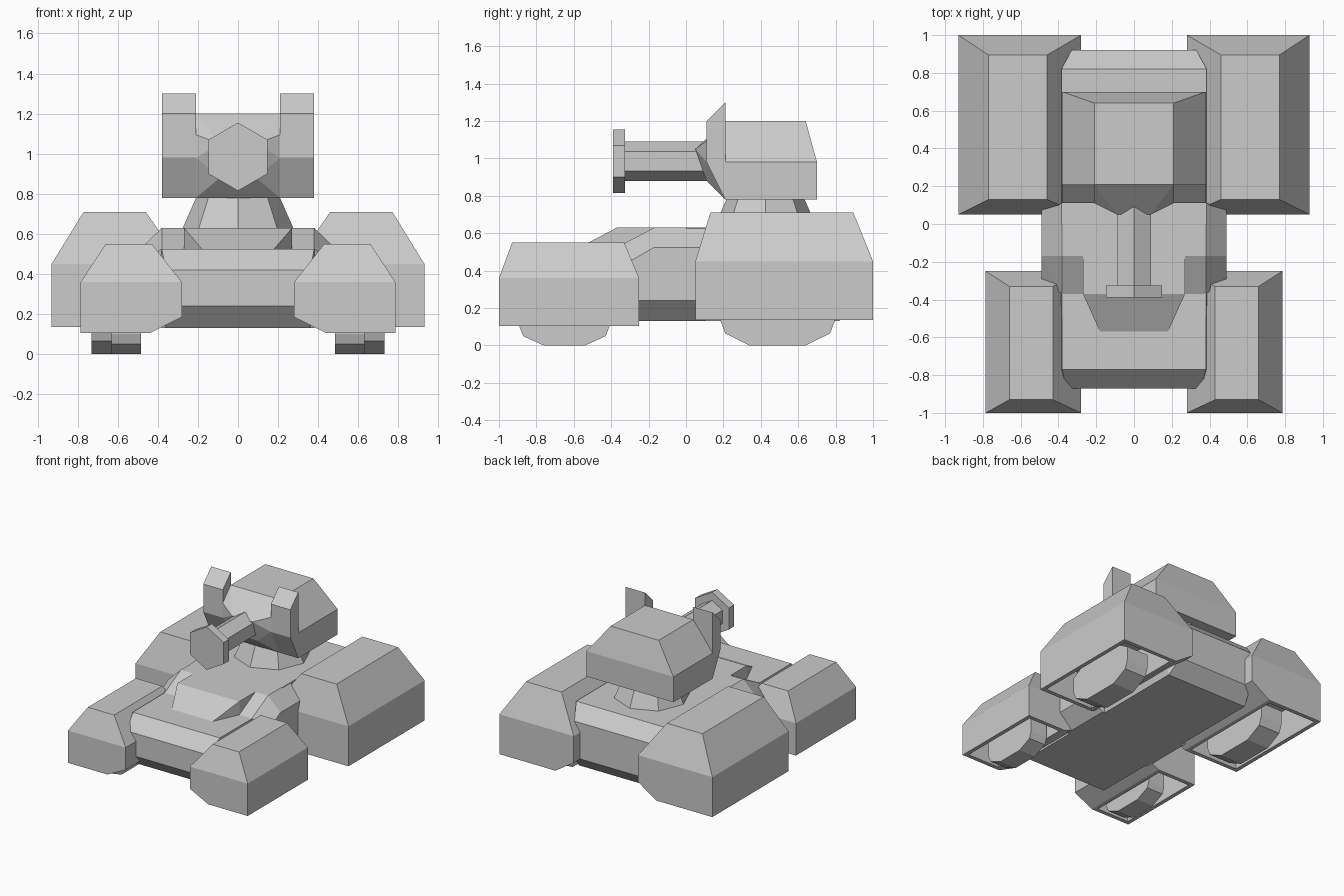
import bpy, bmesh
from math import pi, sin, cos

cube = bpy.data.objects.get("Cube")
if cube:
    bpy.data.objects.remove(cube)

grey = bpy.data.materials.new("plain_grey")
grey.use_nodes = True
COLOR = (0.6, 0.6, 0.6, 1)
grey.diffuse_color = COLOR
grey.node_tree.nodes["Principled BSDF"].inputs["Base Color"].default_value = COLOR


def finish(name, bm):
    bmesh.ops.recalc_face_normals(bm, faces=bm.faces)
    mesh = bpy.data.meshes.new(name)
    bm.to_mesh(mesh)
    bm.free()
    mesh.materials.append(grey)
    obj = bpy.data.objects.new(name, mesh)
    bpy.context.collection.objects.link(obj)
    return obj


def solid(points):
    """Faceted convex block around a few corner points."""
    bm = bmesh.new()
    for p in points:
        bm.verts.new(p)
    res = bmesh.ops.convex_hull(bm, input=bm.verts)
    loose = [v for v in bm.verts if not v.link_faces]
    bmesh.ops.delete(bm, geom=loose, context='VERTS')
    bmesh.ops.dissolve_limit(bm, angle_limit=0.02, verts=bm.verts, edges=bm.edges)
    bmesh.ops.recalc_face_normals(bm, faces=bm.faces)
    return bm


def mirrored(points):
    return [(s * x, y, z) for x, y, z in points for s in (1, -1)]


def rect(x0, x1, y0, y1, z):
    return [(x, y, z) for x in (x0, x1) for y in (y0, y1)]


def slab(profile, x0, x1):
    """Side profile of (y, z) points carried from x0 to x1."""
    return [(x, y, z) for x in (x0, x1) for y, z in profile]


def flip(points, s):
    return [(s * x, y, z) for x, y, z in points]


# Hull: bevelled tub, wide middle, raised deck and front ramp
tub = [(0.36, -0.87, z) for z in (0.24, 0.42)] + [(0.39, -0.77, z) for z in (0.24, 0.42)]
tub += [(0.39, 0.82, z) for z in (0.24, 0.525)] + [(0.33, 0.92, z) for z in (0.24, 0.525)]
tub += [(0.38, -0.77, 0.525), (0.36, -0.77, 0.13), (0.36, 0.82, 0.13)]
finish("hull_tub", solid(mirrored(tub)))

middle = slab([(-0.17, 0.525), (-0.3, 0.45), (-0.3, 0.24), (0.09, 0.24), (0.09, 0.525)], 0.49, 0.49)
middle += [(0.38, -0.17, 0.63), (0.38, 0.11, 0.63), (0.38, -0.37, 0.525), (0.38, -0.33, 0.24),
           (0.38, 0.12, 0.24), (0.38, -0.3, 0.13), (0.38, 0.1, 0.13)]
finish("hull_middle", solid(mirrored(middle)))

deck = slab([(0, 0.5), (0, 0.63), (0.82, 0.63), (0.82, 0.5)], 0.385, 0.385)
deck += [(0.33, 0.92, 0.525), (0.33, 0.92, 0.5)]
finish("rear_deck", solid(mirrored(deck)))

ramp = [(0.27, -0.37, 0.63), (0.18, -0.57, 0.525), (0.27, -0.37, 0.525),
        (0.27, -0.1, 0.63), (0.27, -0.1, 0.525)]
finish("front_ramp", solid(mirrored(ramp)))


# Fenders: tapered pods with a wheel well sunk into the underside
def fender(name, s, outer, ridge, ys, ridge_ys, zs):
    inner = 0.28
    bottom, step, brk, top = zs
    pts = rect(inner, outer, *ys, brk) + rect(*ridge, *ridge_ys, top)
    pts += rect(inner, inner, *ys, step) + rect(0.44, outer, *ys, bottom)
    bm = solid(flip(pts, s))
    under = [f for f in bm.faces if f.normal.z < -0.95]
    bmesh.ops.inset_region(bm, faces=under, thickness=0.045)
    well = bmesh.ops.extrude_discrete_faces(bm, faces=under)["faces"]
    bmesh.ops.translate(bm, vec=(0, 0, 0.25), verts=[v for f in well for v in f.verts])
    finish(name, bm)


# Wheels: chunky chamfered discs
def wheel(name, s, x0, x1, y, half, flat, rise):
    prof = []
    for k in (1, -1):
        prof += [(y + k * flat, 0), (y + k * half * 0.92, rise), (y + k * half, rise * 2),
                 (y + k * half, 0.24), (y + k * flat, 0.33)]
    finish(name, solid(flip(slab(prof, x0, x1), s)))


for side, s in (("left", 1), ("right", -1)):
    fender("rear_fender_" + side, s, 0.93, (0.46, 0.77), (0.05, 1), (0.13, 0.895),
           (0.135, 0.24, 0.45, 0.71))
    fender("front_fender_" + side, s, 0.785, (0.43, 0.66), (-1, -0.25), (-0.93, -0.33),
           (0.105, 0.185, 0.36, 0.55))
    wheel("rear_wheel_" + side, s, 0.54, 0.73, 0.49, 0.305, 0.15, 0.065)
    wheel("front_wheel_" + side, s, 0.485, 0.63, -0.65, 0.24, 0.11, 0.05)
    # Upright guards beside the gun
    guard = [(0.11, 0.98), (0.11, 1.2), (0.21, 1.3), (0.21, 0.78)]
    finish("turret_guard_" + side, solid(flip(slab(guard, 0.21, 0.38), s)))

# Turret neck, an eight-sided taper
neck = [(r * sin(i * pi / 4), 0.425 + r * cos(i * pi / 4), z)
        for i in range(8) for r, z in ((0.28, 0.62), (0.205, 0.79))]
finish("turret_neck", solid(neck))

# Turret body and gun mantlet
body = rect(-0.38, 0.38, 0.21, 0.70, 0.78) + rect(-0.38, 0.38, 0.21, 0.70, 0.98)
body += rect(-0.21, 0.21, 0.21, 0.64, 1.2)
finish("turret_body", solid(body))

mantlet = [(0.21, 0.21, 1.2), (0.21, 0.11, 1.095), (0.21, 0.11, 0.98), (0.21, 0.21, 0.78),
           (0.09, 0.05, 1.05), (0.09, 0.11, 0.88)]
finish("gun_mantlet", solid(mirrored(mantlet)))


# Six-sided gun barrel and muzzle
def hex_bar(name, radius, y0, y1):
    finish(name, solid([(radius * sin(i * pi / 3), y, 0.985 + radius * cos(i * pi / 3))
                        for i in range(6) for y in (y0, y1)]))


hex_bar("gun_barrel", 0.105, -0.35, 0.15)
hex_bar("gun_muzzle", 0.17, -0.39, -0.325)
